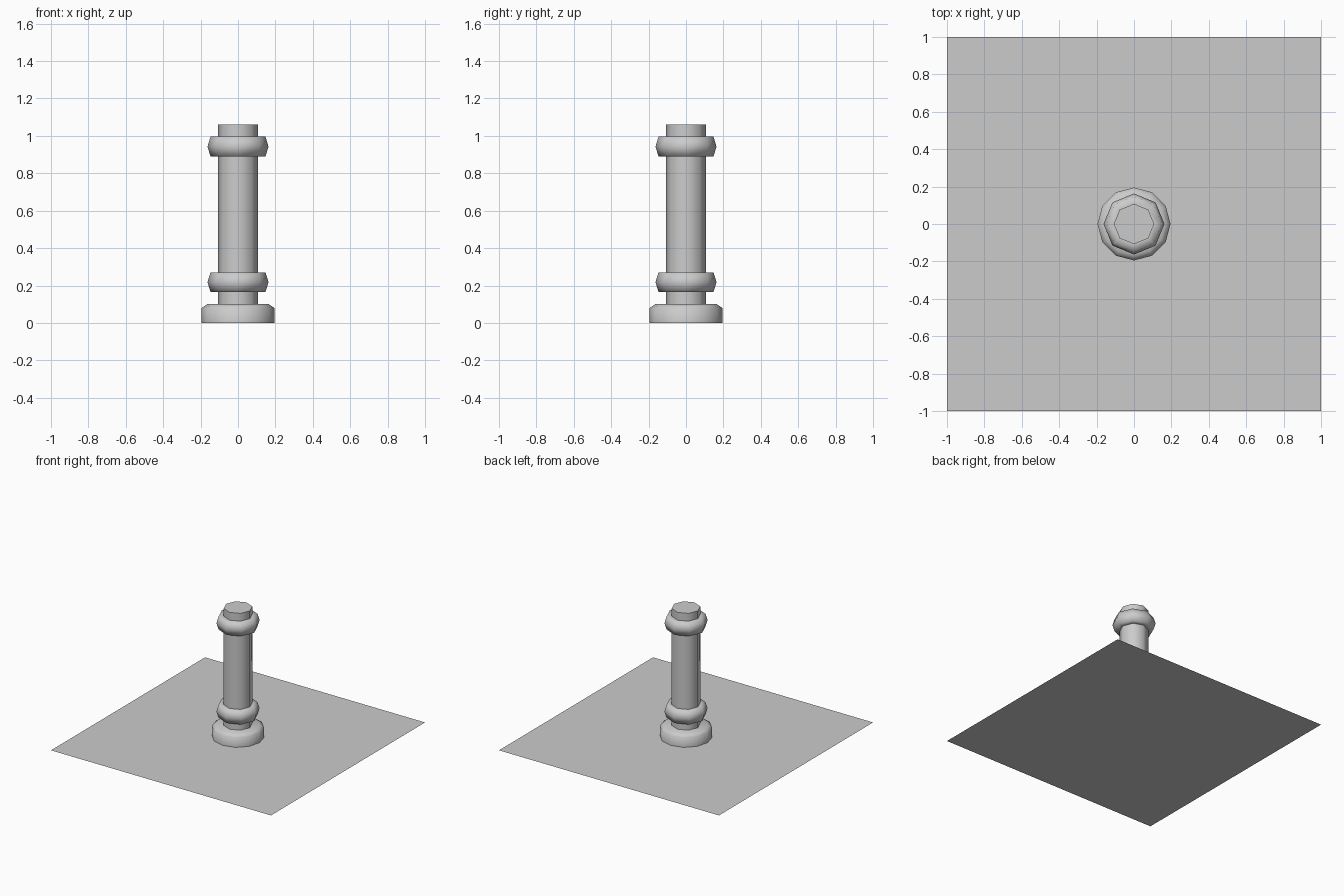
import bpy, bmesh
from math import cos, sin, pi, radians

if "Cube" in bpy.data.objects:
    bpy.data.objects.remove(bpy.data.objects["Cube"])


def lathe(name, profile, sides, smooth_angle):
    """Capped solid made by turning (radius, height) points around z."""
    bm = bmesh.new()
    rings = [[bm.verts.new((r * cos(2 * pi * i / sides), r * sin(2 * pi * i / sides), z))
              for i in range(sides)] for r, z in profile]
    for low, high in zip(rings, rings[1:]):
        for i in range(sides):
            j = (i + 1) % sides
            bm.faces.new((low[i], low[j], high[j], high[i]))
    bm.faces.new(rings[0][::-1])
    bm.faces.new(rings[-1])
    mesh = bpy.data.meshes.new(name)
    bm.to_mesh(mesh)
    bm.free()
    obj = bpy.data.objects.new(name, mesh)
    bpy.context.collection.objects.link(obj)
    bpy.ops.object.select_all(action='DESELECT')
    obj.select_set(True)
    bpy.context.view_layer.objects.active = obj
    bpy.ops.object.shade_smooth_by_angle(angle=radians(smooth_angle))
    return obj


# Flat square of ground under the post
bpy.ops.mesh.primitive_plane_add(size=2)
bpy.context.object.name = "ground_slab"

# Twelve-sided foot with a chamfered top rim
lathe("post_foot", [(0.195, 0), (0.195, 0.08), (0.165, 0.10)], 12, 80)

# Eight-sided shaft
lathe("post_shaft", [(0.108, 0.05), (0.108, 1.06)], 8, 50)

# Two matching collars, widest at mid height
for name, z in (("lower_collar", 0.218), ("upper_collar", 0.943)):
    lathe(name, [(0.108, z - 0.053), (0.147, z - 0.053), (0.163, z),
                 (0.147, z + 0.053), (0.108, z + 0.053)], 8, 80)
